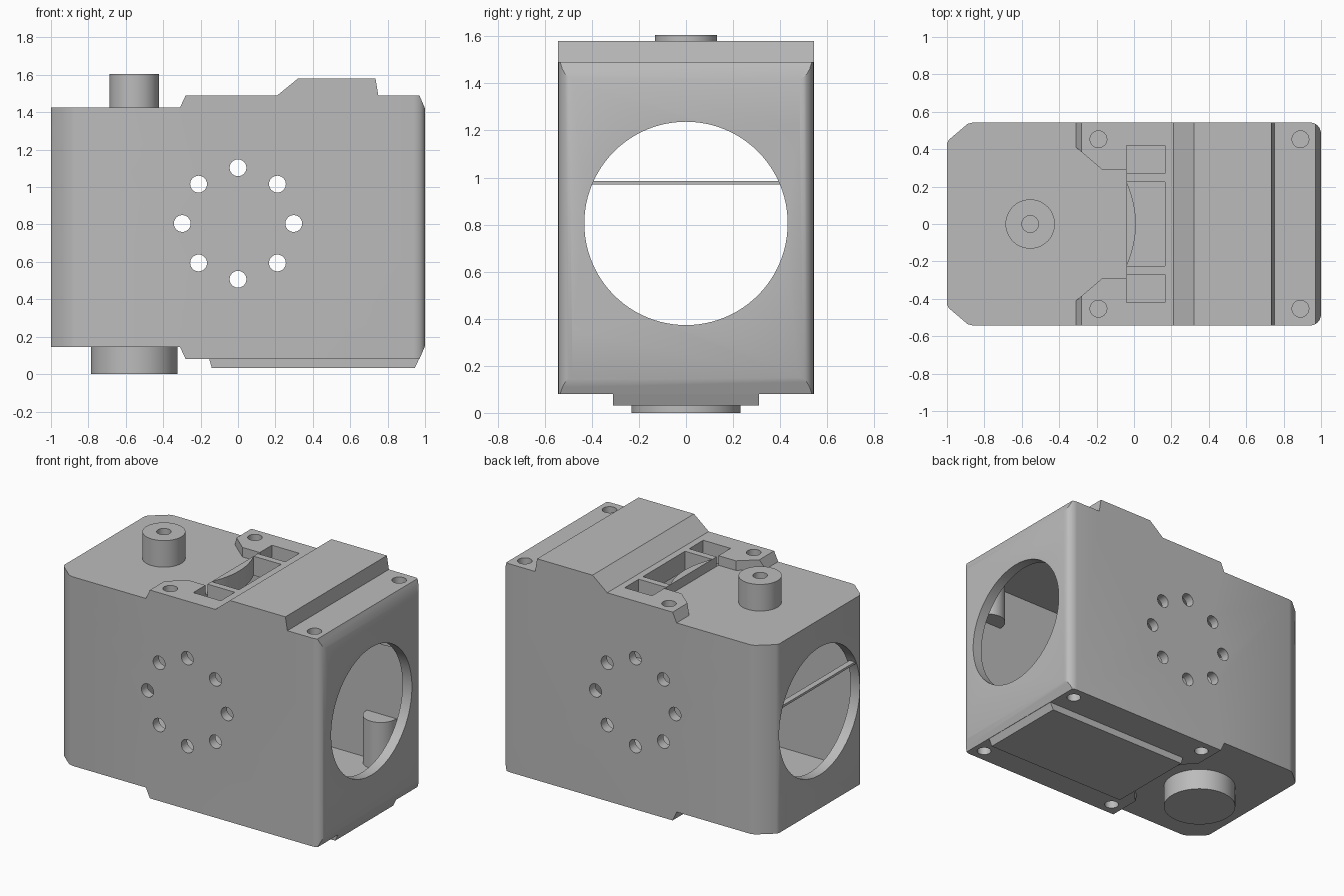
import bpy, bmesh
from math import sin, cos, pi
from mathutils import Vector

if "Cube" in bpy.data.objects:
    bpy.data.objects.remove(bpy.data.objects["Cube"], do_unlink=True)

grey = bpy.data.materials.new("plain grey")
grey.use_nodes = True
grey.diffuse_color = (0.5, 0.5, 0.5, 1)
grey.node_tree.nodes["Principled BSDF"].inputs["Base Color"].default_value = (0.5, 0.5, 0.5, 1)


def prism(name, pts, lo, hi, axis="z"):
    """Extrude a 2D outline along an axis (y: outline is x,z; x: outline is y,z)."""
    place = {"x": lambda p, h: (h, p[0], p[1]),
             "y": lambda p, h: (p[0], h, p[1]),
             "z": lambda p, h: (p[0], p[1], h)}[axis]
    bm = bmesh.new()
    face = bm.faces.new([bm.verts.new(place(p, lo)) for p in pts])
    ext = bmesh.ops.extrude_face_region(bm, geom=[face])
    moved = [v for v in ext["geom"] if isinstance(v, bmesh.types.BMVert)]
    bmesh.ops.translate(bm, verts=moved, vec=Vector(place((0, 0), hi - lo)))
    bmesh.ops.recalc_face_normals(bm, faces=bm.faces)
    mesh = bpy.data.meshes.new(name)
    bm.to_mesh(mesh)
    bm.free()
    mesh.materials.append(grey)
    ob = bpy.data.objects.new(name, mesh)
    bpy.context.collection.objects.link(ob)
    return ob


def arc(cx, cy, r, a0, a1, n):
    return [(cx + r * cos(a0 + (a1 - a0) * i / n), cy + r * sin(a0 + (a1 - a0) * i / n))
            for i in range(n + 1)]


def circle(cx, cy, r, n=48):
    return arc(cx, cy, r, 0, 2 * pi, n)[:-1]


def rect(x0, x1, y0, y1):
    return [(x0, y0), (x1, y0), (x1, y1), (x0, y1)]


def boolean(ob, cutter, op="DIFFERENCE"):
    mod = ob.modifiers.new("cut", "BOOLEAN")
    mod.operation, mod.solver, mod.object = op, "EXACT", cutter
    bpy.context.view_layer.update()
    result = bpy.data.meshes.new_from_object(ob.evaluated_get(bpy.context.evaluated_depsgraph_get()))
    ob.modifiers.clear()
    ob.data = result
    bpy.data.objects.remove(cutter, do_unlink=True)


def smooth(ob):
    bpy.ops.object.select_all(action="DESELECT")
    ob.select_set(True)
    bpy.context.view_layer.objects.active = ob
    bpy.ops.object.shade_smooth_by_angle(angle=0.5)


# Housing: side outline crossed with plan outline
side = [(-1, .145), (-.31, .145), (-.28, .08), (.97, .08), (1, .15), (1, 1.42), (.97, 1.49),
        (.75, 1.49), (.735, 1.58), (.32, 1.58), (.21, 1.49), (-.28, 1.49), (-.31, 1.425), (-1, 1.425)]
plan = ([(-1, .43), (-.99, .45), (-.89, .535), (-.86, .543)]
        + arc(.94, .483, .06, pi / 2, 0, 6) + arc(.94, -.483, .06, 0, -pi / 2, 6)
        + [(-.86, -.543), (-.89, -.535), (-.99, -.45), (-1, -.43)])
housing = prism("housing", side, -.7, .7, "y")
boolean(housing, prism("plan_cutter", plan, -.1, 1.8), "INTERSECT")

# Hollow inside and the round end openings
boolean(housing, prism("cavity", rect(-.93, .93, -.48, .48), .21, 1.36))
boolean(housing, prism("end_openings", circle(0, .805, .432, 96), -1.2, 1.2, "x"))

# Recess in the upper deck, and the clearance around the lower peg
half = [(-.4, .41), (-.31, .41), (-.17, .29), (-.04, .29)]
boolean(housing, prism("deck_recess", half + [(x, -y) for x, y in reversed(half)], 1.425, 1.7))
boolean(housing, prism("peg_clearance", circle(-.555, 0, .42, 64), -.1, .145))

# Slot with a curved lip, and a notch on either side
lip = [(.01 - .05 * (y / .225) ** 2, y) for y in [.225 * (1 - i / 6) for i in range(13)]]
boolean(housing, prism("slot", lip + [(.165, -.225), (.165, .225)], 1.2, 1.7))
for s in (-1, 1):
    boolean(housing, prism("notch", rect(-.04, .165, *sorted((s * .27, s * .42))), 1.2, 1.7))

# Bottom pad
pad = prism("bottom_pad", [(-.155, .085), (-.14, .032), (.945, .032), (.97, .085)], -.31, .31, "y")

# Screw holes
for x in (-.19, .89):
    for y in (-.453, .453):
        for lo, hi in ((-.1, .18), (1.39, 1.7)):
            boolean(housing, prism("screw_hole", circle(x, y, .045, 24), lo, hi))

# Ring of vent holes through both sides
for i in range(8):
    a = i * pi / 4
    boolean(housing, prism("vent", circle(.298 * cos(a), .805 + .298 * sin(a), .045, 24), -.8, .8, "y"))
smooth(housing)

# Pegs
top_peg = prism("top_peg", circle(-.555, 0, .132), 1.42, 1.605)
boolean(top_peg, prism("peg_hole", circle(-.555, 0, .045, 24), 1.48, 1.8))
smooth(top_peg)
smooth(prism("bottom_peg", circle(-.555, 0, .232, 64), 0, .15))

# Inner screw bosses against the side walls
for name, x, lo, hi in (("lower_boss", .74, .2, .53), ("upper_boss", .84, 1.07, 1.37)):
    for s in (-1, 1):
        outline = arc(x, .47, .11, pi, 2 * pi, 16) + [(x + .11, .5), (x - .11, .5)]
        smooth(prism(name, [(px, s * py) for px, py in outline], lo, hi))

# Thin crossbar over the rear opening
prism("crossbar", rect(-.99, -.95, -.41, .41), .97, .985)
